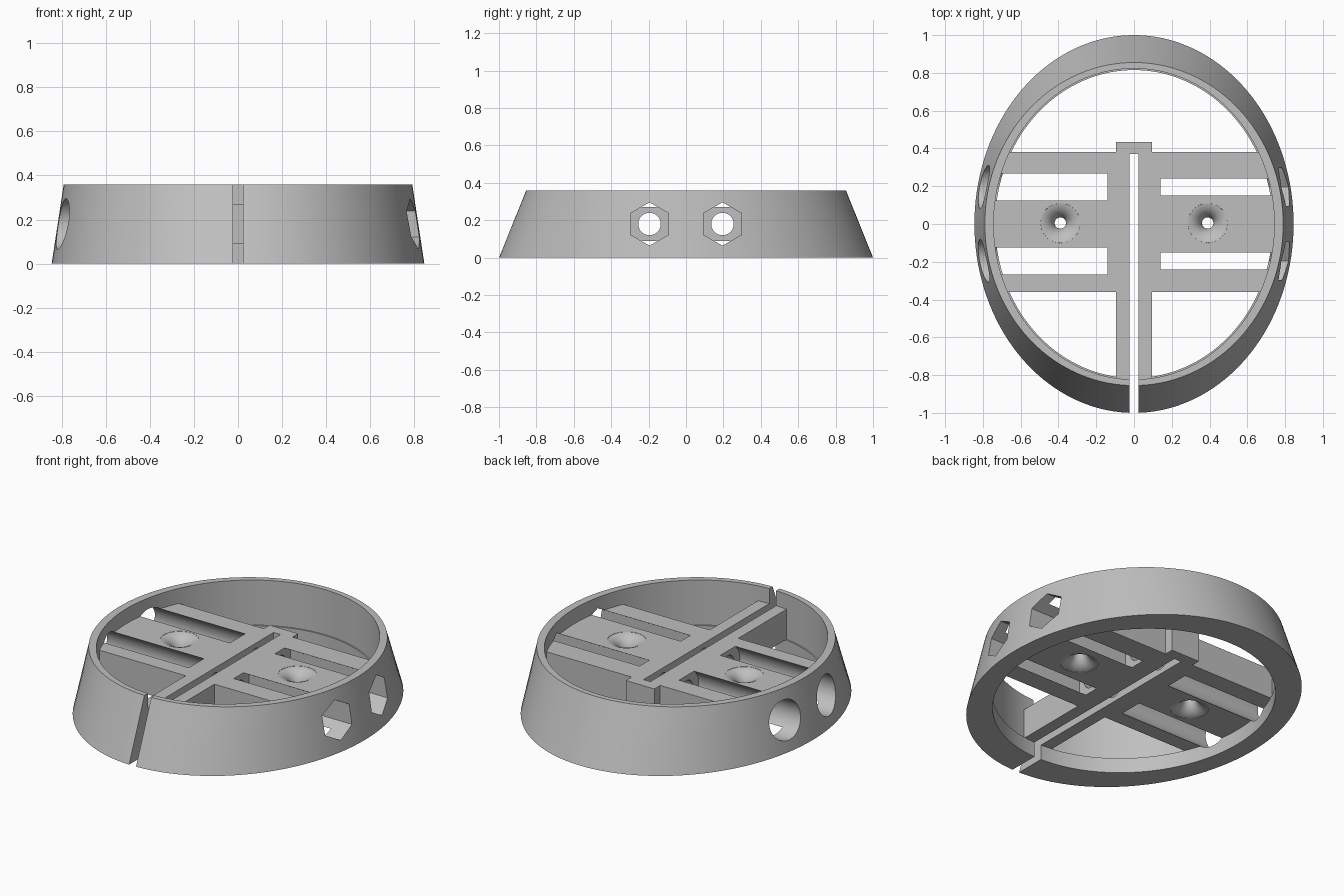
import bpy, bmesh, math
from mathutils import Matrix

default = bpy.data.objects.get("Cube")
if default:
    bpy.data.objects.remove(default, do_unlink=True)

H = 0.36                 # collar height
LOW, HIGH = 0.09, 0.27   # underside and top of the clamp plate
MID = (LOW + HIGH) / 2

grey = bpy.data.materials.new("plain_grey")
grey.use_nodes = True
colour = (0.52, 0.52, 0.52, 1)
grey.diffuse_color = colour
grey.node_tree.nodes["Principled BSDF"].inputs["Base Color"].default_value = colour


def finish(bm, name):
    bmesh.ops.recalc_face_normals(bm, faces=bm.faces)
    mesh = bpy.data.meshes.new(name)
    bm.to_mesh(mesh)
    bm.free()
    mesh.materials.append(grey)
    obj = bpy.data.objects.new(name, mesh)
    bpy.context.collection.objects.link(obj)
    return obj


def loft(name, rings, sides, matrix=Matrix(), loop=False):
    """Join elliptical rings (rx, ry, z); loop closes the last ring to the first."""
    bm = bmesh.new()
    loops = []
    for rx, ry, z in rings:
        angles = [2 * math.pi * i / sides for i in range(sides)]
        loops.append([bm.verts.new(matrix @ Matrix.Translation(
            (rx * math.cos(a), ry * math.sin(a), z)).translation) for a in angles])
    pairs = list(zip(loops, loops[1:]))
    if loop:
        pairs.append((loops[-1], loops[0]))
    else:
        bm.faces.new(loops[0])
        bm.faces.new(loops[-1])
    for a, b in pairs:
        for i in range(sides):
            j = (i + 1) % sides
            bm.faces.new((a[i], a[j], b[j], b[i]))
    return finish(bm, name)


def box(name, lo, hi):
    bm = bmesh.new()
    bmesh.ops.create_cube(bm, size=1)
    for v in bm.verts:
        v.co = [l if c < 0 else h for c, l, h in zip(v.co, lo, hi)]
    return finish(bm, name)


def combine(target, tool, operation):
    mod = target.modifiers.new(operation, "BOOLEAN")
    mod.operation, mod.object, mod.solver = operation, tool, "EXACT"
    graph = bpy.context.evaluated_depsgraph_get()
    mesh = bpy.data.meshes.new_from_object(target.evaluated_get(graph))
    target.modifiers.clear()
    target.data = mesh
    bpy.data.objects.remove(tool, do_unlink=True)


def bore(name, radius, x0, x1, y, sides):
    place = Matrix.Translation((0, y, MID)) @ Matrix.Rotation(math.pi / 2, 4, "Y")
    return loft(name, [(radius, radius, x0), (radius, radius, x1)], sides, place)


# Tapered oval collar with a small step inside the bore
collar = loft("clamp_collar", [
    (0.845, 1.0, 0), (0.79, 0.855, H), (0.743, 0.823, H),
    (0.743, 0.823, LOW), (0.735, 0.815, LOW), (0.735, 0.815, 0)], 144, loop=True)

# Clamp plate trimmed to the oval, and the split rail down the middle
plate = box("plate", (-1, -0.36, LOW), (1, 0.38, HIGH))
combine(plate, loft("trim", [(0.765, 0.84, -0.1), (0.765, 0.84, 0.5)], 144), "INTERSECT")
rail = box("rail", (-0.095, -0.835, LOW), (0.095, 0.435, HIGH))
combine(plate, rail, "UNION")
combine(collar, plate, "UNION")

# Clamping slit, open at the front
combine(collar, box("slit", (-0.023, -1.2, -0.1), (0.023, 0.37, 0.5)), "DIFFERENCE")

# Bolt holes: hexagonal pockets on the left, round pockets on the right
for y in (-0.195, 0.195):
    combine(collar, bore("nut_pocket", 0.116, 0.14, 1.1, y, 6), "DIFFERENCE")
    combine(collar, bore("head_pocket", 0.115, -1.1, -0.14, y, 72), "DIFFERENCE")
    combine(collar, bore("bolt_hole", 0.06, -0.3, 0.3, y, 72), "DIFFERENCE")

# Flared cord holes, narrowest halfway through the plate
flare = 0.09
rings = [(0.11, 0.11, LOW - 0.02)]
for degrees in range(-80, 81, 5):
    a = math.radians(degrees)
    r = 0.03 + flare * (1 - math.cos(a))
    rings.append((r, r, MID + flare * math.sin(a)))
rings.append((0.11, 0.11, HIGH + 0.02))
for x in (-0.39, 0.39):
    place = Matrix.Translation((x, 0.005, 0))
    combine(collar, loft("cord_hole", rings, 72, place), "DIFFERENCE")

# Smooth the curved walls, keep the edges crisp
bpy.ops.object.select_all(action="DESELECT")
collar.select_set(True)
bpy.context.view_layer.objects.active = collar
bpy.ops.object.shade_smooth_by_angle(angle=math.radians(9))
